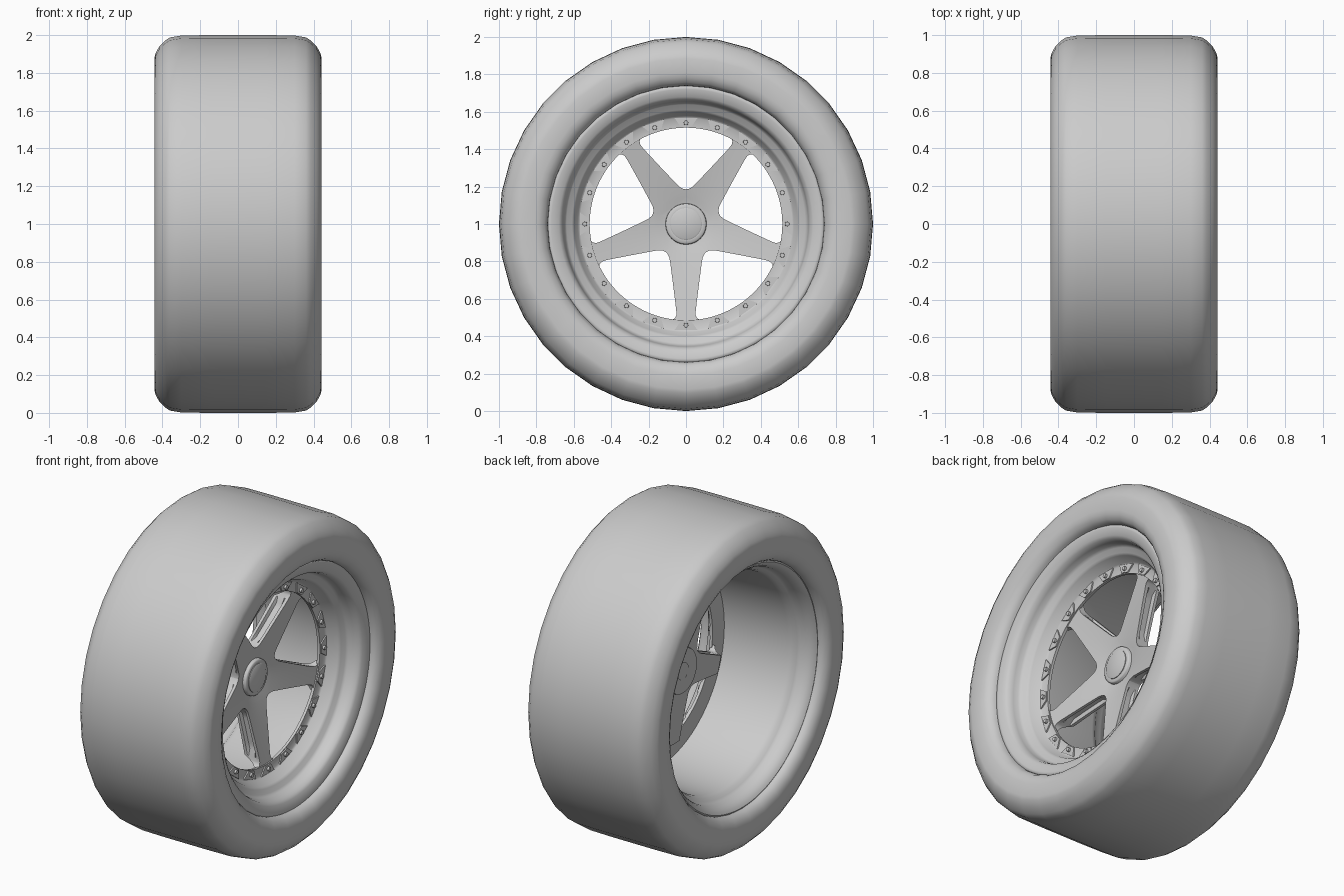
import bpy, bmesh
from math import sin, cos, tan, pi, radians, hypot
from mathutils import Matrix

if "Cube" in bpy.data.objects:
    bpy.data.objects.remove(bpy.data.objects["Cube"])

CZ = 1.0  # axle height


def finish(name, bm, angle=35):
    bmesh.ops.remove_doubles(bm, verts=bm.verts, dist=1e-5)
    bmesh.ops.recalc_face_normals(bm, faces=bm.faces)
    me = bpy.data.meshes.new(name)
    bm.to_mesh(me)
    bm.free()
    ob = bpy.data.objects.new(name, me)
    bpy.context.collection.objects.link(ob)
    bpy.ops.object.select_all(action='DESELECT')
    ob.select_set(True)
    bpy.context.view_layer.objects.active = ob
    bpy.ops.object.shade_smooth_by_angle(angle=radians(angle))
    return ob


def lathe(name, prof, n, closed=False, angle=35):
    """Spin (x, radius) points about the axle."""
    bm = bmesh.new()
    rings = []
    for i in range(n):
        a = 2 * pi * i / n
        rings.append([bm.verts.new((x, r * cos(a), CZ + r * sin(a))) for x, r in prof])
    m = len(prof)
    for i in range(n):
        p, q = rings[i], rings[(i + 1) % n]
        for j in range(m if closed else m - 1):
            k = (j + 1) % m
            bm.faces.new((p[j], p[k], q[k], q[j]))
    return finish(name, bm, angle)


# Slick tyre, symmetric profile
half = [(.355, .735), (.395, .742), (.42, .757), (.435, .785), (.441, .81), (.441, .885),
        (.436, .905), (.418, .938), (.385, .972), (.36, .988), (.30, .998), (.15, 1.0)]
lathe("tyre", half + [(0, 1.0)] + [(-x, r) for x, r in reversed(half)], 36, angle=50)

# Outer dish of the rim
lathe("rim_dish", [(.34, .745), (.375, .742), (.385, .735), (.385, .72), (.372, .68),
                   (.36, .664), (.33, .655), (.30, .65), (.285, .638), (.275, .61), (.262, .598),
                   (.205, .578), (.197, .566), (.197, .515), (.18, .515), (.18, .63)],
      96, angle=60)

# Inner barrel with its back lip
lathe("rim_barrel", [(.18, .63), (-.24, .65), (-.27, .66), (-.285, .675), (-.30, .685),
                     (-.33, .69), (-.355, .70), (-.375, .715), (-.385, .73), (-.38, .74),
                     (-.34, .745), (-.34, .72), (-.26, .70), (-.23, .67), (.18, .65)],
      96, closed=True, angle=60)

# Five-spoke spider: rows of (distance along spoke, half width)
T = tan(radians(36))
rows = [(.05, .05 * T), (.09, .09 * T), (.12, .12 * T), (.15, .109), (.161, .098),
        (.18, .089), (.21, .084), (.24, .080), (.29, .0735), (.34, .067), (.39, .061),
        (.43, .056), (.465, .052), (.488, .052), (.503, .059), (.511, .071), (.518, .085)]
FIRST_WALL = 3
COLS = [-1, -.8, -.4, 0, .4, .8, 1]
LAYERS = [0, .2, .28, .72, .8, 1]


def front_x(r):
    t = max(0, (r - .1) / .42)
    return .105 + .085 * t ** .85


def depth(r):
    if r > .47:  # thin out where the spoke meets the ring
        return .10 - .075 * min(1, (r - .47) / .05)
    return .08 + .02 * max(0, (r - .15) / .32)


bm = bmesh.new()
for k in range(5):
    phi = radians(-90 + 72 * k)
    c, s = cos(phi), sin(phi)

    def vert(a, w, t):
        r = hypot(a, w)
        return bm.verts.new((front_x(r) - t * depth(r), a * c - w * s, CZ + a * s + w * c))

    def skin(grid):
        for g, h in zip(grid, grid[1:]):
            for j in range(len(g) - 1):
                bm.faces.new((g[j], g[j + 1], h[j + 1], h[j]))

    for t in (0, 1):  # front and back faces
        skin([[vert(a, w * u, t) for u in COLS] for a, w in rows])
    for side in (-1, 1):  # side walls with a long groove
        wall = []
        for a, w in rows[FIRST_WALL:]:
            cut = .022 if .2 < a < .45 else 0
            wall.append([vert(a, side * (w - (cut if t in (.28, .72) else 0)), t) for t in LAYERS])
        skin(wall)
finish("spokes", bm, 40)

# Hub with centre cap
lathe("hub", [(.02, .05), (.02, .135), (.05, .14)], 48)
lathe("hub_collar", [(.09, .112), (.125, .108), (.13, .102), (.13, .085)], 48, angle=60)
lathe("centre_cap", [(.03, .0), (.03, .085), (.134, .085), (.138, .078), (.138, .0)], 48)

# Bolted ring: wedge bosses with bolts
N = 20
bosses, bolts = bmesh.new(), bmesh.new()
for i in range(N):
    a = 2 * pi * i / N
    wedge = [(.519, -.028), (.519, .028), (.568, .062), (.568, -.062)]
    pts = [(r * cos(a) - w * sin(a), CZ + r * sin(a) + w * cos(a)) for r, w in wedge]
    lo = [bosses.verts.new((.19, y, z)) for y, z in pts]
    hi = [bosses.verts.new((.205, y, z)) for y, z in pts]
    bosses.faces.new(hi)
    for j in range(4):
        q = (j + 1) % 4
        bosses.faces.new((lo[j], lo[q], hi[q], hi[j]))
    m = Matrix.Translation((.207, .541 * cos(a), CZ + .541 * sin(a))) @ Matrix.Rotation(pi / 2, 4, 'Y')
    bmesh.ops.create_cone(bolts, cap_ends=True, segments=12, radius1=.013, radius2=.012,
                          depth=.022, matrix=m)
finish("ring_bosses", bosses)
finish("ring_bolts", bolts)
